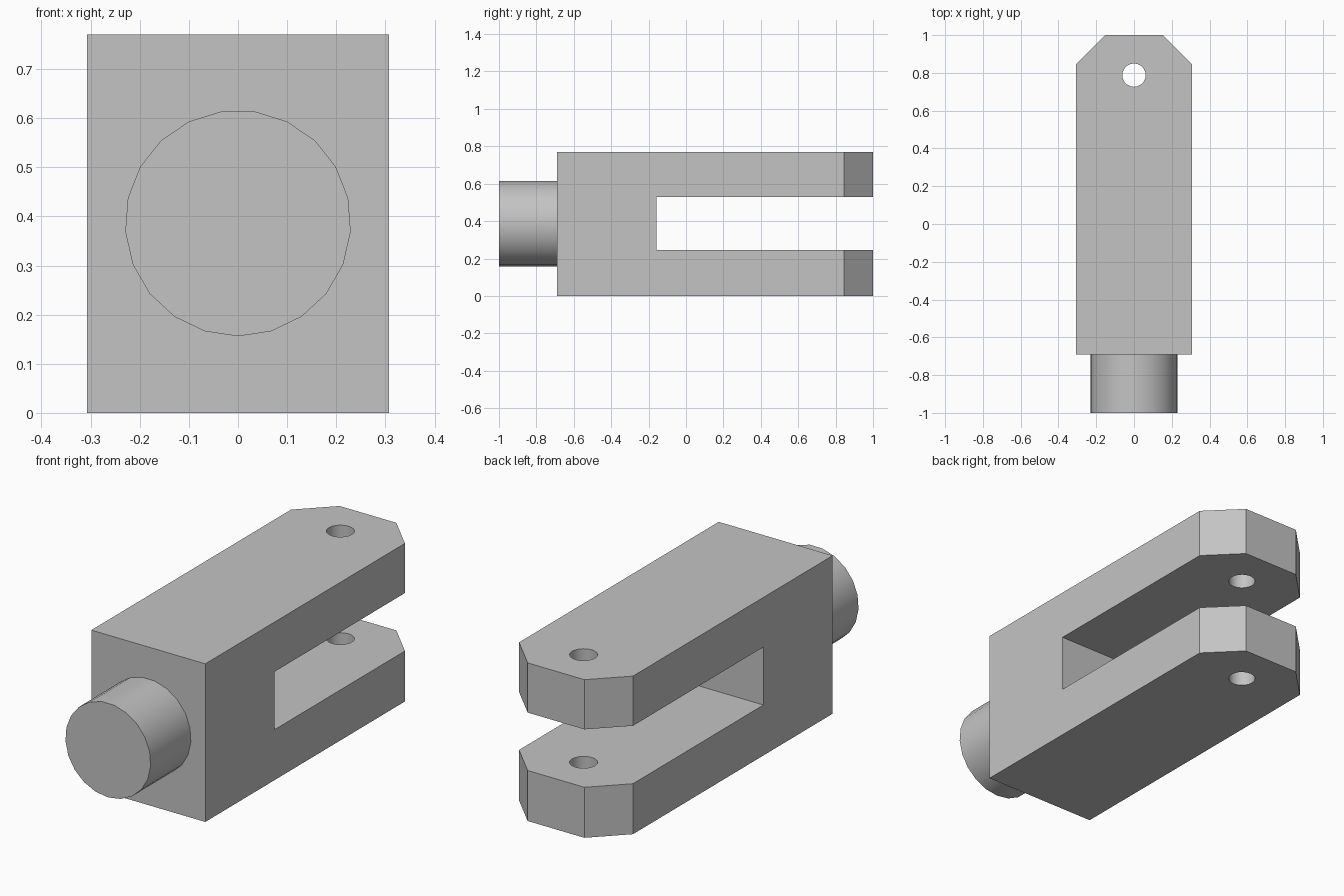
import bpy
import bmesh
import math

if "Cube" in bpy.data.objects:
    bpy.data.objects.remove(bpy.data.objects["Cube"], do_unlink=True)

# Single plain grey metal
metal = bpy.data.materials.new("grey metal")
metal.use_nodes = True
grey = (0.55, 0.55, 0.55, 1)
metal.diffuse_color = grey
metal.node_tree.nodes["Principled BSDF"].inputs["Base Color"].default_value = grey

HALF_W, HEIGHT = 0.307, 0.77
BACK, SHOULDER, FRONT = 1.0, -0.69, -1.0
CHAMFER = 0.154
SLOT_START, SLOT_LOW, SLOT_HIGH = -0.157, 0.246, 0.528


def prism(name, outline, z0, z1):
    """Extrude a plan outline between two heights."""
    bm = bmesh.new()
    base = bm.faces.new([bm.verts.new((x, y, z0)) for x, y in outline])
    top = bmesh.ops.extrude_face_region(bm, geom=[base])["geom"]
    verts = [v for v in top if isinstance(v, bmesh.types.BMVert)]
    bmesh.ops.translate(bm, verts=verts, vec=(0, 0, z1 - z0))
    bmesh.ops.recalc_face_normals(bm, faces=bm.faces)
    mesh = bpy.data.meshes.new(name)
    bm.to_mesh(mesh)
    bm.free()
    obj = bpy.data.objects.new(name, mesh)
    bpy.context.collection.objects.link(obj)
    return obj


def cylinder(name, sides, radius, depth, location, tilt=0):
    bpy.ops.mesh.primitive_cylinder_add(vertices=sides, radius=radius, depth=depth,
                                        location=location, rotation=(tilt, 0, 0))
    obj = bpy.context.object
    obj.name = name
    return obj


def select_only(obj):
    bpy.ops.object.select_all(action="DESELECT")
    obj.select_set(True)
    bpy.context.view_layer.objects.active = obj


def cut(obj, cutter):
    cutter.hide_render = True
    mod = obj.modifiers.new("cut", "BOOLEAN")
    mod.operation, mod.solver, mod.object = "DIFFERENCE", "EXACT", cutter
    select_only(obj)
    bpy.ops.object.modifier_apply(modifier=mod.name)
    bpy.data.objects.remove(cutter, do_unlink=True)


# Fork body with chamfered arm tips
tip = HALF_W - CHAMFER
body = prism("fork_body", [(-HALF_W, SHOULDER), (HALF_W, SHOULDER),
                           (HALF_W, BACK - CHAMFER), (tip, BACK),
                           (-tip, BACK), (-HALF_W, BACK - CHAMFER)], 0, HEIGHT)

# Slot between the arms, open at the back
slot = prism("slot_cutter", [(-1, SLOT_START), (1, SLOT_START), (1, 2), (-1, 2)],
             SLOT_LOW, SLOT_HIGH)
cut(body, slot)

# Pin hole through both arms
cut(body, cylinder("pin_hole_cutter", 20, 0.062, 2, (0, 0.788, HEIGHT / 2)))

# Round shank at the front
shank = cylinder("shank", 21, 0.23, SHOULDER - FRONT,
                 (0, (SHOULDER + FRONT) / 2, 0.386), -math.pi / 2)

for part in (body, shank):
    part.data.materials.clear()
    part.data.materials.append(metal)
    select_only(part)
    bpy.ops.object.shade_smooth_by_angle(angle=math.radians(30))
